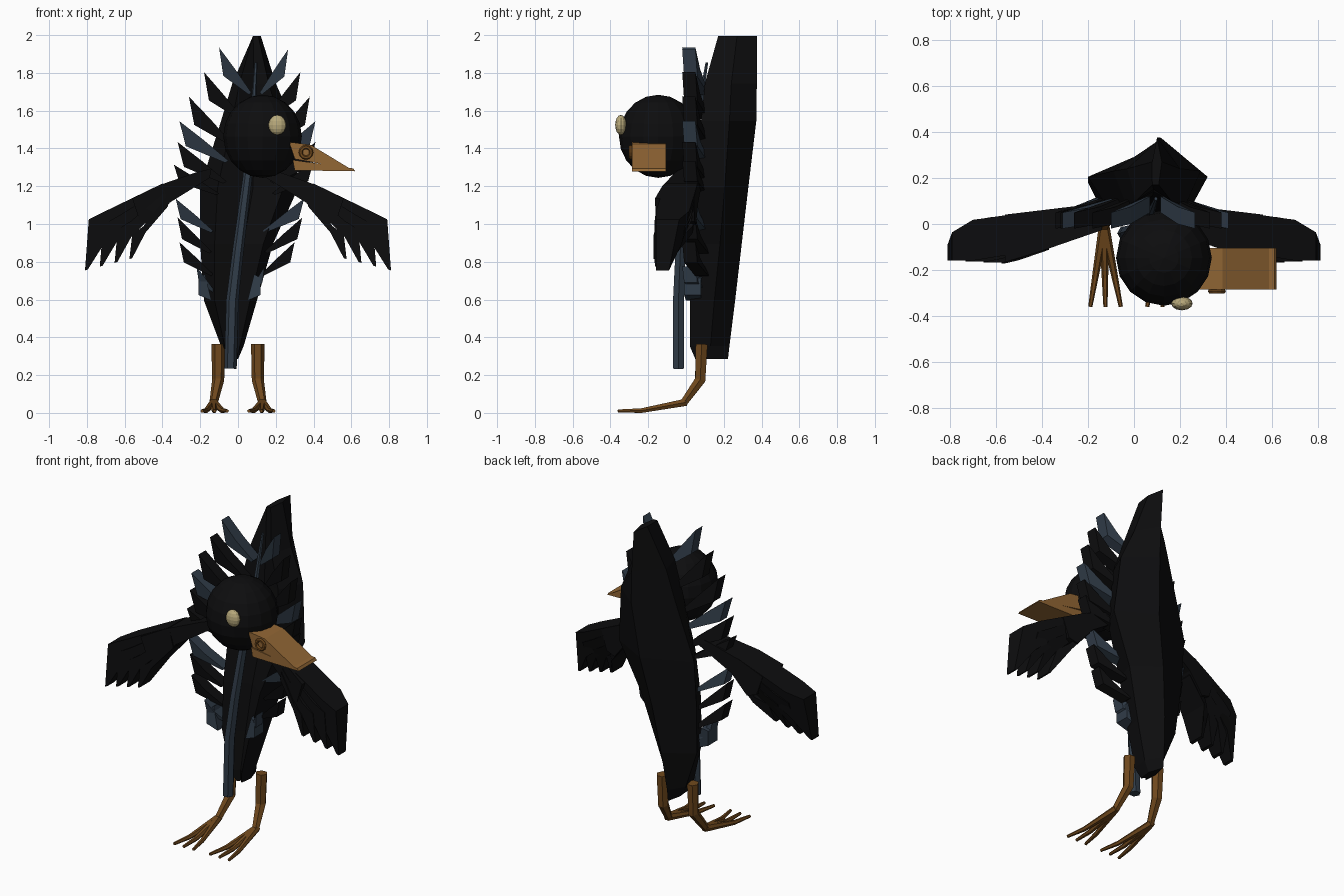
import bpy, bmesh, math
from mathutils import Vector

if "Cube" in bpy.data.objects:
    bpy.data.objects.remove(bpy.data.objects["Cube"])


def mat(name, r, g, b):
    m = bpy.data.materials.new(name)
    m.diffuse_color = (r, g, b, 1)
    m.use_nodes = True
    m.node_tree.nodes["Principled BSDF"].inputs["Base Color"].default_value = m.diffuse_color
    return m


BLACK = mat("black", .004, .004, .0045)
BLUE = mat("slate_blue", .03, .045, .065)
LEG = mat("brown", .16, .065, .012)
BEAK = mat("ochre", .29, .135, .035)
EYE = mat("cream", .48, .40, .20)


def add(name, bm, material):
    bmesh.ops.recalc_face_normals(bm, faces=bm.faces)
    me = bpy.data.meshes.new(name)
    bm.to_mesh(me)
    bm.free()
    me.materials.append(material)
    ob = bpy.data.objects.new(name, me)
    bpy.context.collection.objects.link(ob)
    return ob


def loft(name, rings, material):
    """Skin a list of equal-length rings and cap the ends."""
    bm = bmesh.new()
    vs = [[bm.verts.new(p) for p in r] for r in rings]
    n = len(rings[0])
    for a, b in zip(vs, vs[1:]):
        for i in range(n):
            j = (i + 1) % n
            bm.faces.new((a[i], a[j], b[j], b[i]))
    bm.faces.new(vs[0])
    bm.faces.new(vs[-1])
    return add(name, bm, material)


def slab(name, pts, material):
    """Front outline; each point is (x, z, y_front, y_back)."""
    return loft(name, [[(x, f, z) for x, z, f, b in pts],
                       [(x, b, z) for x, z, f, b in pts]], material)


def tube(name, path, radii, material, sides=6):
    """Tapered tube along a path."""
    pts = [Vector(p) for p in path]
    rings = []
    for i, p in enumerate(pts):
        d = (pts[min(i + 1, len(pts) - 1)] - pts[max(i - 1, 0)]).normalized()
        u = Vector((1, 0, 0))
        u = (u - d * u.dot(d)).normalized()
        v = d.cross(u)
        rings.append([p + radii[i] * (u * math.cos(a) + v * math.sin(a))
                      for a in (2 * math.pi * k / sides for k in range(sides))])
    return loft(name, rings, material)


def ball(name, loc, scale, seg, rings, material):
    bm = bmesh.new()
    bmesh.ops.create_uvsphere(bm, u_segments=seg, v_segments=rings, radius=1)
    for v in bm.verts:
        v.co = Vector((v.co.x * scale[0], v.co.y * scale[1], v.co.z * scale[2])) + Vector(loc)
    return add(name, bm, material)


# leaf-shaped body: z, left x, front mid x, back ridge x, right x,
# then y of front side, side edge, front mid, back ridge
sections = [
    (2.00, .079, .08, .10, .121, .17, .27, .17, .375),
    (1.75, -.03, .085, .115, .20, .10, .24, .15, .375),
    (1.55, -.09, .085, .12, .29, .08, .23, .14, .372),
    (1.20, -.20, .08, .09, .32, .06, .205, .12, .33),
    (0.90, -.20, .03, .03, .185, .03, .18, .10, .295),
    (0.60, -.18, -.01, -.01, .10, .02, .15, .09, .26),
    (0.36, -.09, -.03, -.03, .03, .02, .13, .07, .23),
    (0.29, -.05, -.03, -.03, .00, .05, .13, .07, .222)]
loft("body", [[(m, mf, z), (m + .67 * (l - m), fs, z), (l, e, z),
               (k, mb, z), (r, e, z), (m + .67 * (r - m), fs, z)]
              for z, l, m, k, r, fs, e, mf, mb in sections], BLACK)

# central quill
tube("quill", [(-.04, -.04, .24), (-.03, -.04, .6), (0, -.03, .86), (.05, 0, 1.25),
               (.08, .07, 1.6), (.095, .11, 1.86)],
     [.033, .033, .03, .025, .015, .008], BLUE)

# side feathers: tip x, tip z, root offset x, root offset z, blue?
left = [(-.10, 1.94, .17, -.25, 1), (-.18, 1.81, .20, -.25, 0), (-.26, 1.68, .22, -.25, 0),
        (-.31, 1.55, .26, -.22, 1), (-.32, 1.44, .26, -.22, 0), (-.34, 1.32, .24, -.16, 0),
        (-.33, 1.14, .20, -.18, 1), (-.32, 1.04, .18, -.19, 0), (-.31, .91, .18, -.18, 0),
        (-.22, .78, .10, -.14, 1)]
right = [(.265, 1.93, -.15, -.24, 1), (.33, 1.81, -.18, -.25, 0), (.38, 1.68, -.20, -.25, 0),
         (.41, 1.55, -.24, -.22, 1), (.41, 1.44, -.24, -.22, 0), (.40, 1.34, -.22, -.18, 0),
         (.35, 1.14, -.22, -.18, 1), (.34, 1.04, -.20, -.19, 0), (.30, .91, -.18, -.18, 0),
         (.14, .78, -.08, -.14, 1)]
for side, feathers in (("left", left), ("right", right)):
    for i, (x, z, dx, dz, blue) in enumerate(feathers):
        slab(f"feather_{side}_{i}",
             [(x, z, -.02, .05),
              (x + .13 * dx, z + .6 * dz, -.01, .06),
              (x + .93 * dx, z + dz, .05, .12),
              (x + dx, z + .95 * dz, .05, .12),
              (x + .5 * dx, z + .46 * dz, 0, .075)], BLUE if blue else BLACK)
for s in (-1, 1):
    x = -.045 + s * .15
    slab(f"tail_feather_{s}", [(x + s * .015, .72, -.01, .08), (x + s * .015, .63, -.01, .08),
                               (x - s * .055, .60, .0, .08), (x - s * .02, .74, .01, .1)], BLUE)


# wings: overlapping flight feathers fanned from the shoulder
def wing_y(x, z):
    front = -.02 - .145 * min(1, max(0, (x - .12) / .42))
    back = .09 - .06 * min(1, max(0, (x - .15) / .5))
    if x > .68:
        back -= .6 * (x - .68)
    if x > .52:
        back = min(back, -.09 + .12 * max(0, z - .76) / .25)
    return front, back


for s in (-1, 1):
    arm = [(.14, 1.30), (.22, 1.28), (.42, 1.21), (.56, 1.14), (.52, 1.02),
           (.46, 1.00), (.36, 1.12), (.15, 1.25)]
    slab(f"wing_arm_{s}", [(s * x, z, *wing_y(x, z)) for x, z in arm], BLACK)
    for k in range(4):
        t = k / 3
        o = .004 * k
        pts = [(.40 - .02 * t, 1.22 - .07 * t), (.70 - .2 * t, 1.075 - .08 * t),
               (.79 - .23 * t, 1.03 - .08 * t),
               (.81 - .235 * t, .76 + .06 * t), (.795 - .235 * t, .765 + .06 * t),
               (.71 - .22 * t, .90 + .06 * t), (.39 - .02 * t, 1.16 - .06 * t)]
        slab(f"wing_feather_{s}_{k}",
             [(s * x, z, wing_y(x, z)[0] - o + .006, wing_y(x, z)[1] - o) for x, z in pts], BLACK)

# head and eye
ball("head", (.13, -.147, 1.47), (.208, .208, .22), 16, 10, BLACK)
ball("eye", (.208, -.345, 1.53), (.047, .03, .053), 12, 8, EYE)

# beak halves and nostril ring
slab("upper_beak", [(x, z, -.285, -.105) for x, z in
                    [(.27, 1.44), (.385, 1.425), (.60, 1.295), (.30, 1.35)]], BEAK)
slab("lower_beak", [(x, z, -.285, -.105) for x, z in
                    [(.29, 1.345), (.61, 1.30), (.62, 1.285), (.30, 1.29)]], BEAK)
bpy.ops.mesh.primitive_torus_add(major_segments=12, minor_segments=6, major_radius=.028,
                                 minor_radius=.011, location=(.36, -.292, 1.385),
                                 rotation=(math.pi / 2, 0, 0))
nostril = bpy.context.object
nostril.name = "nostril"
nostril.data.materials.append(LEG)

# legs and three forward toes each
for s in (-1, 1):
    c = s * .105
    f = s * .13
    tube(f"leg_{s}", [(c, .083, .37), (c, .075, .18), (f, -.015, .055)],
         [.036, .032, .022], LEG)
    for k, tip in enumerate((.19, .124, .057)):
        m = f + (s * tip - f) * .65
        tube(f"toe_{s}_{k}", [(f, .0, .062), (m, -.235, .018), (s * tip, -.36, .016)],
             [.022, .014, .009], LEG)

# rest the toes exactly on the ground
bpy.context.view_layer.update()
low = min((o.matrix_world @ v.co).z for o in bpy.data.objects for v in o.data.vertices)
for o in bpy.data.objects:
    o.location.z -= low
